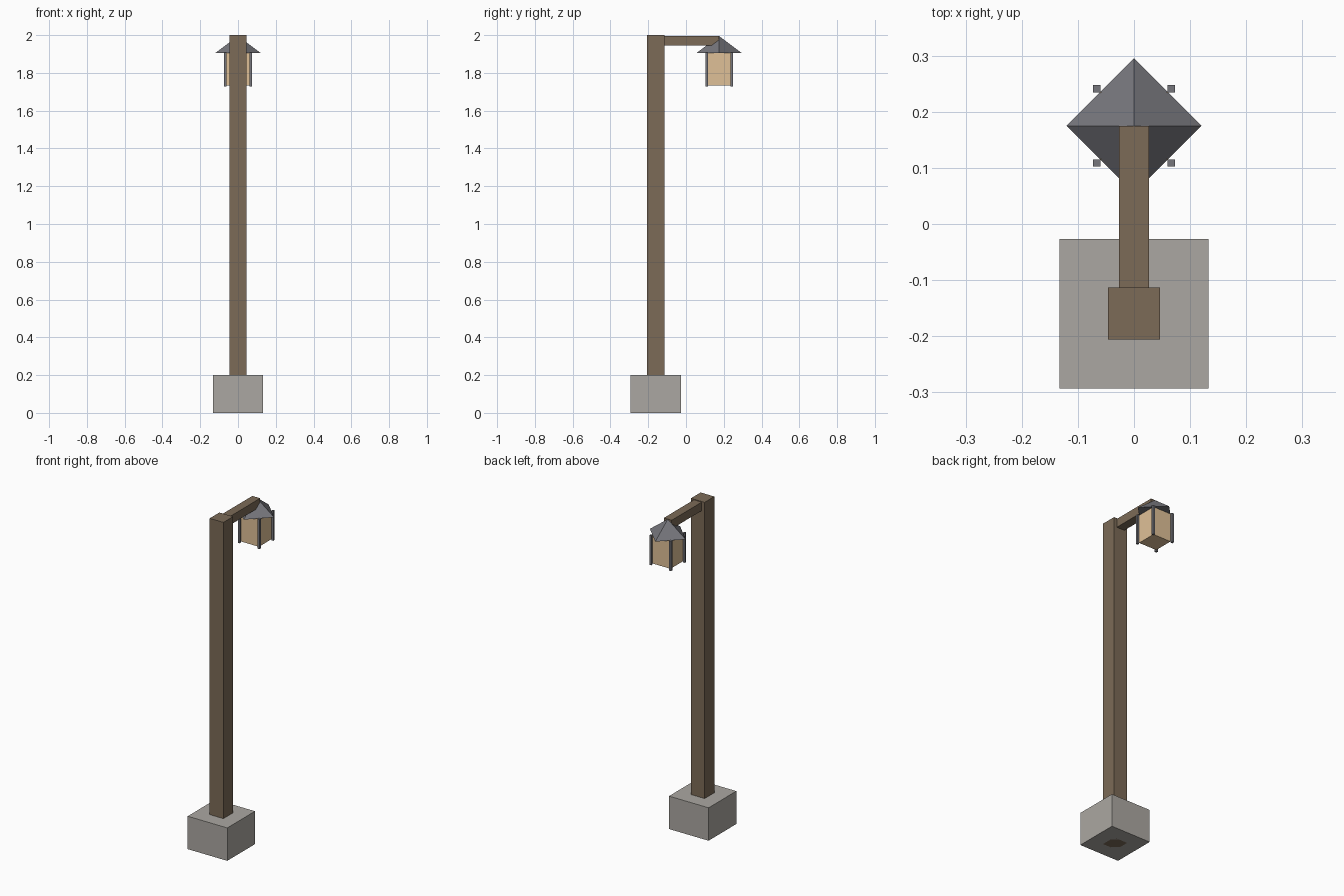
import bpy

if "Cube" in bpy.data.objects:
    bpy.data.objects.remove(bpy.data.objects["Cube"])

CY = 0.175  # lantern centre in y


def material(name, rgb):
    m = bpy.data.materials.new(name)
    m.diffuse_color = (*rgb, 1)
    m.use_nodes = True
    m.node_tree.nodes["Principled BSDF"].inputs["Base Color"].default_value = m.diffuse_color
    return m


wood = material("wood", (0.20, 0.145, 0.095))
stone = material("stone", (0.41, 0.39, 0.36))
metal = material("dark_metal", (0.18, 0.18, 0.20))
glass = material("warm_glass", (0.74, 0.53, 0.31))


def box(name, x, y, z, mat):
    """Box from (min, max) pairs on each axis."""
    bpy.ops.mesh.primitive_cube_add(size=1, location=[(a + b) / 2 for a, b in (x, y, z)])
    o = bpy.context.object
    o.name = name
    o.scale = [b - a for a, b in (x, y, z)]
    bpy.ops.object.transform_apply(location=False, rotation=False, scale=True)
    o.data.materials.append(mat)
    return o


# Footing, post and arm
box("stone_footing", (-0.133, 0.133), (-0.293, -0.027), (0, 0.2), stone)
box("post", (-0.046, 0.046), (-0.206, -0.113), (0, 2.0), wood)
box("arm", (-0.0265, 0.0265), (-0.16, CY), (1.944, 1.996), wood)

# Lantern body with four corner bars
box("lantern_glass", (-0.06, 0.06), (CY - 0.06, CY + 0.06), (1.733, 1.907), glass)
for i, (sx, sy) in enumerate([(-1, -1), (1, -1), (1, 1), (-1, 1)]):
    x, y = sx * 0.0663, CY + sy * 0.0663
    box(f"corner_bar_{i + 1}", (x - 0.0066, x + 0.0066), (y - 0.0066, y + 0.0066),
        (1.727, 1.907), metal)

# Pyramid roof, corners on the axes
bpy.ops.mesh.primitive_cone_add(vertices=4, radius1=0.12, radius2=0, depth=0.09,
                                location=(0, CY, 1.95))
roof = bpy.context.object
roof.name = "lantern_roof"
roof.data.materials.append(metal)
